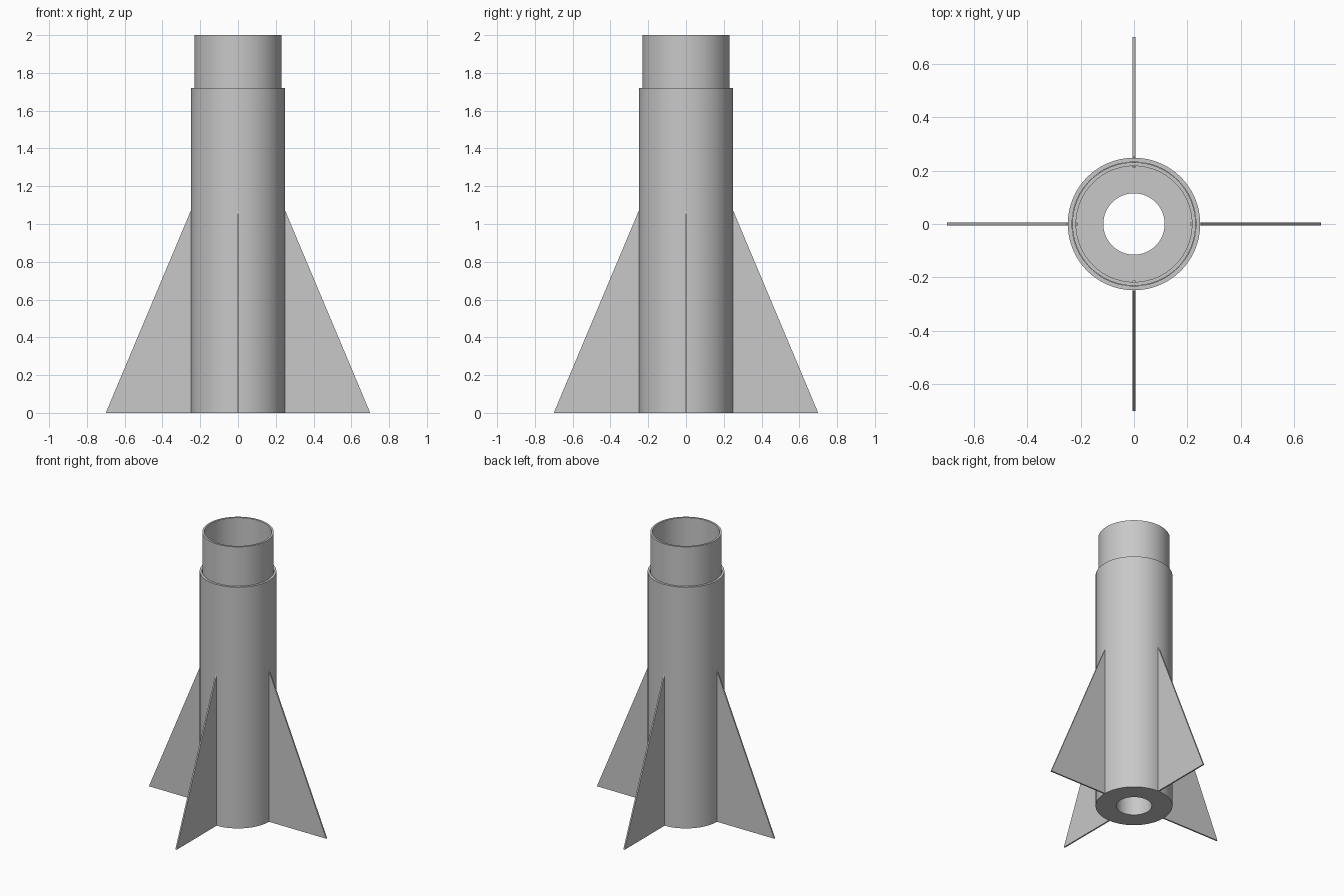
import bpy
import bmesh
import math
from mathutils import Matrix, Vector

cube = bpy.data.objects.get("Cube")
if cube:
    bpy.data.objects.remove(cube, do_unlink=True)

# Single plain grey finish
grey = bpy.data.materials.new("plain_grey")
grey.use_nodes = True
colour = (0.58, 0.58, 0.58, 1)
grey.diffuse_color = colour
grey.node_tree.nodes["Principled BSDF"].inputs["Base Color"].default_value = colour


def finish(name, bm):
    bmesh.ops.recalc_face_normals(bm, faces=bm.faces)
    mesh = bpy.data.meshes.new(name)
    bm.to_mesh(mesh)
    bm.free()
    mesh.materials.append(grey)
    obj = bpy.data.objects.new(name, mesh)
    bpy.context.collection.objects.link(obj)
    return obj


def lathe(name, profile, steps=96):
    """Spin a closed (radius, height) profile around z."""
    bm = bmesh.new()
    verts = [bm.verts.new((r, 0, z)) for r, z in profile]
    edges = [bm.edges.new((v, verts[i - 1])) for i, v in enumerate(verts)]
    bmesh.ops.spin(bm, geom=verts + edges, cent=(0, 0, 0), axis=(0, 0, 1),
                   angle=math.tau, steps=steps, use_duplicate=False)
    bmesh.ops.remove_doubles(bm, verts=bm.verts, dist=0.0001)
    obj = finish(name, bm)
    bpy.ops.object.select_all(action='DESELECT')
    obj.select_set(True)
    bpy.context.view_layer.objects.active = obj
    bpy.ops.object.shade_smooth_by_angle(angle=math.radians(30))
    return obj


def fin(name, angle, thickness=0.01):
    """Swept triangular plate with a tab passing through the tube wall."""
    outline = [(0.7, 0), (0.248, 0), (0.248, 0.45),
               (0.212, 0.45), (0.212, 1.05), (0.25, 1.07)]
    bm = bmesh.new()
    face = bm.faces.new([bm.verts.new((x, -thickness / 2, z)) for x, z in outline])
    side = bmesh.ops.extrude_face_region(bm, geom=[face], use_keep_orig=True)
    moved = [g for g in side["geom"] if isinstance(g, bmesh.types.BMVert)]
    bmesh.ops.translate(bm, verts=moved, vec=Vector((0, thickness, 0)))
    bmesh.ops.transform(bm, matrix=Matrix.Rotation(angle, 4, 'Z'), verts=bm.verts)
    return finish(name, bm)


# Hollow body with a thick bored base
lathe("body_tube", [(0.115, 0), (0.248, 0), (0.248, 1.72),
                    (0.232, 1.72), (0.232, 0.4), (0.115, 0.4)])

# Narrower sleeve standing out of the body
lathe("coupler_sleeve", [(0.217, 1.44), (0.231, 1.44), (0.231, 2), (0.217, 2)])

# Four fins around the base
for i, place in enumerate(("left", "back", "right", "front")):
    fin(place + "_fin", i * math.pi / 2)
